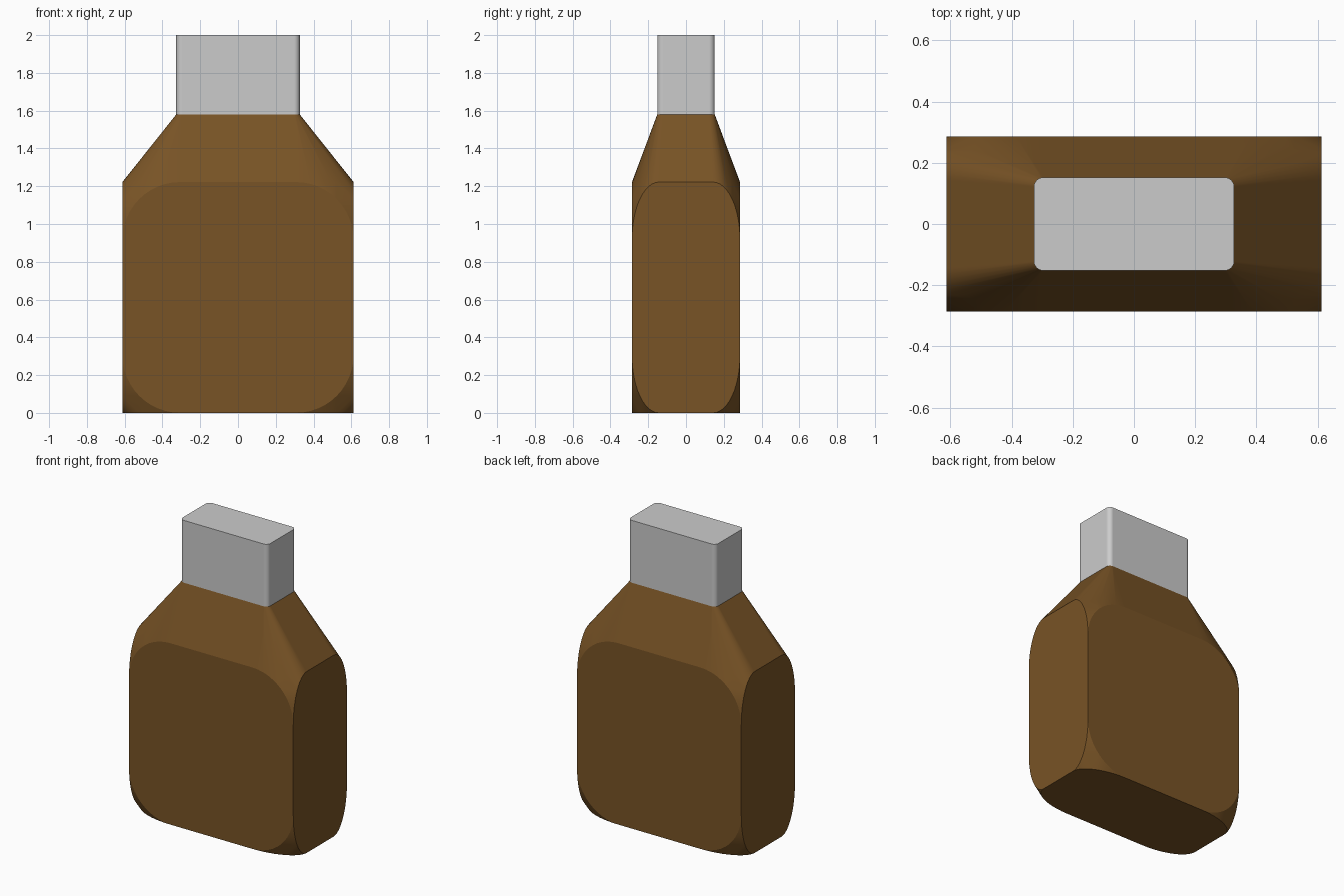
import bpy, bmesh
from math import cos, sin, pi

if "Cube" in bpy.data.objects:
    bpy.data.objects.remove(bpy.data.objects["Cube"])

SEG = 12


def rounded_rect(a, b, ra, rb, seg=SEG):
    """Outline of a rectangle (half sizes a, b) with elliptical corners."""
    pts = []
    for k, (sa, sb) in enumerate(((1, 1), (-1, 1), (-1, -1), (1, -1))):
        for i in range(seg + 1):
            t = (k + i / seg) * pi / 2
            pts.append((sa * (a - ra) + ra * cos(t), sb * (b - rb) + rb * sin(t)))
    return pts


def hull_object(name, points, color=None, angle=0.3):
    bm = bmesh.new()
    for p in points:
        bm.verts.new(p)
    bmesh.ops.remove_doubles(bm, verts=bm.verts[:], dist=1e-4)
    bmesh.ops.convex_hull(bm, input=bm.verts[:])
    loose = [v for v in bm.verts if not v.link_faces]
    bmesh.ops.delete(bm, geom=loose, context='VERTS')
    bmesh.ops.dissolve_limit(bm, angle_limit=0.005, verts=bm.verts[:], edges=bm.edges[:])
    bmesh.ops.recalc_face_normals(bm, faces=bm.faces[:])
    me = bpy.data.meshes.new(name)
    bm.to_mesh(me)
    bm.free()
    ob = bpy.data.objects.new(name, me)
    bpy.context.collection.objects.link(ob)
    if color:
        mat = bpy.data.materials.new(name + "_material")
        mat.diffuse_color = color
        mat.use_nodes = True
        mat.node_tree.nodes["Principled BSDF"].inputs["Base Color"].default_value = mat.diffuse_color
        me.materials.append(mat)
    bpy.ops.object.select_all(action='DESELECT')
    ob.select_set(True)
    bpy.context.view_layer.objects.active = ob
    bpy.ops.object.shade_smooth_by_angle(angle=angle)
    # keep the large panels evenly flat
    mod = ob.modifiers.new("flat_panels", 'WEIGHTED_NORMAL')
    mod.keep_sharp = True
    mod.weight = 100
    return ob


# Main dimensions: body half sizes, corner cut sizes, neck
X, Y, Z = 0.612, 0.286, 0.611
RX, RY, RZ = X / 2, Y / 2, Z / 2
neck = rounded_rect(0.327, 0.152, 0.03, 0.03, 6)
SHOULDER, TOP = 1.58, 2.0

# Bottle body: rounded panels on every side, skinned together up to the neck
pts = [(x, y, SHOULDER) for x, y in neck]
for s in (-1, 1):
    pts += [(x, s * Y, Z + z) for x, z in rounded_rect(X, Z, RX, RZ)]
    pts += [(s * X, y, Z + z) for y, z in rounded_rect(Y, Z, RY, RZ)]
    pts += [(x, y, Z + s * Z) for x, y in rounded_rect(X, Y, RX, RY)]
hull_object("bottle_body", pts, (0.188, 0.087, 0.019, 1))

# Cap block on the neck
hull_object("cap", [(x, y, z) for x, y in neck for z in (SHOULDER, TOP)])
